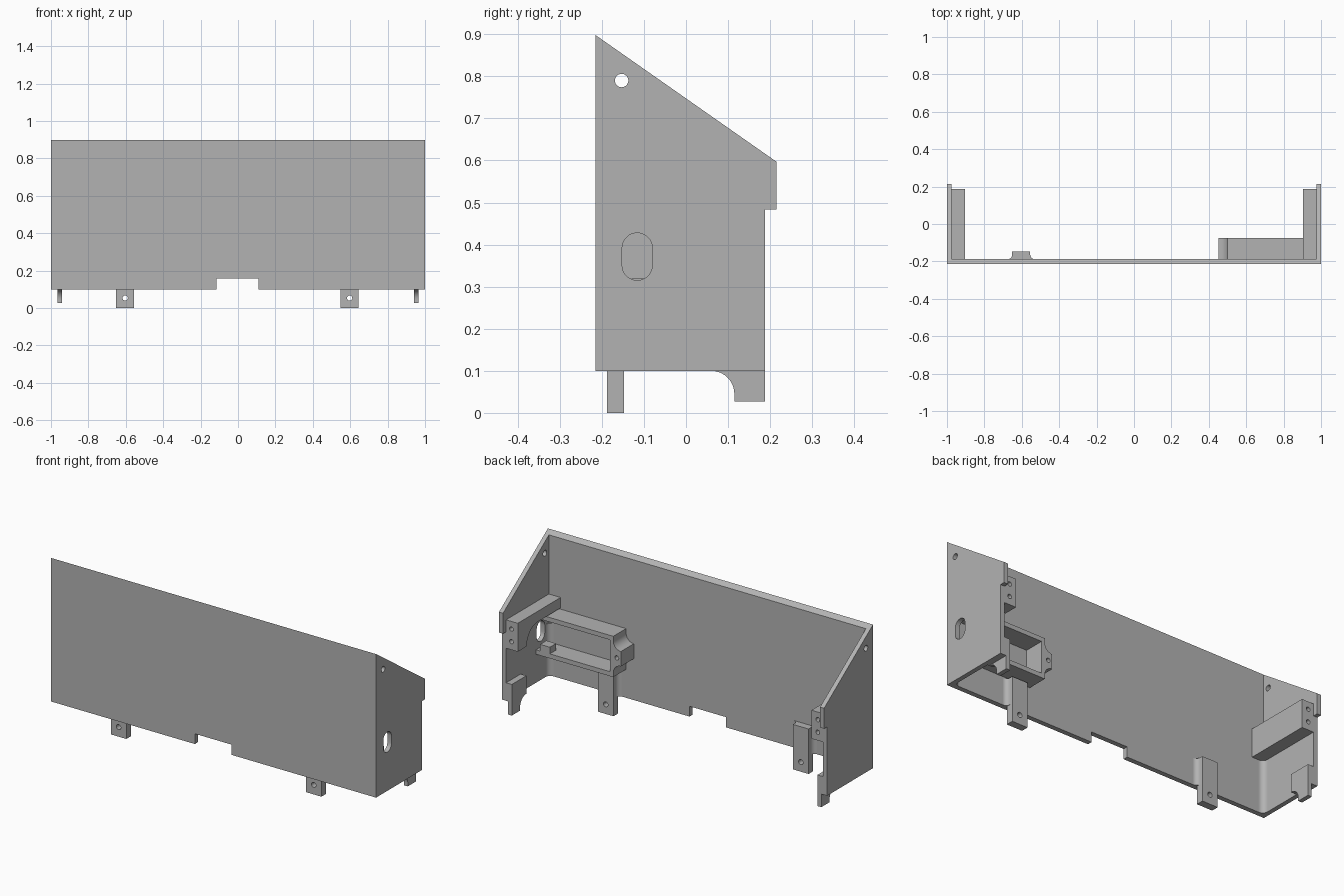
import bpy, bmesh, math

cube = bpy.data.objects.get("Cube")
if cube:
    bpy.data.objects.remove(cube, do_unlink=True)

grey = bpy.data.materials.new("plain grey")
grey.use_nodes = True
GREY = (0.45, 0.45, 0.45, 1)
grey.diffuse_color = GREY
grey.node_tree.nodes["Principled BSDF"].inputs["Base Color"].default_value = GREY


def arc(cx, cy, r, start, end, n=10):
    angles = [math.radians(start + (end - start) * i / n) for i in range(n + 1)]
    return [(cx + r * math.cos(a), cy + r * math.sin(a)) for a in angles]


def circle(cx, cy, r):
    return arc(cx, cy, r, 0, 345, 23)


def rect(a0, a1, b0, b1):
    return [(a0, b0), (a1, b0), (a1, b1), (a0, b1)]


def prism(name, pts, axis, lo, hi):
    """Extrude a 2D outline along one axis, from lo to hi."""
    place = {"x": lambda p, t: (t, p[0], p[1]),
             "y": lambda p, t: (p[0], t, p[1]),
             "z": lambda p, t: (p[0], p[1], t)}[axis]
    bm = bmesh.new()
    ends = [[bm.verts.new(place(p, t)) for p in pts] for t in (lo, hi)]
    for ring in ends:
        bm.faces.new(ring)
    for i in range(len(pts)):
        j = (i + 1) % len(pts)
        bm.faces.new((ends[0][i], ends[0][j], ends[1][j], ends[1][i]))
    bmesh.ops.recalc_face_normals(bm, faces=bm.faces)
    mesh = bpy.data.meshes.new(name)
    bm.to_mesh(mesh)
    bm.free()
    mesh.materials.append(grey)
    ob = bpy.data.objects.new(name, mesh)
    bpy.context.collection.objects.link(ob)
    return ob


def activate(ob):
    bpy.ops.object.select_all(action="DESELECT")
    ob.select_set(True)
    bpy.context.view_layer.objects.active = ob


def boolean(ob, other, operation="DIFFERENCE"):
    mod = ob.modifiers.new("bool", "BOOLEAN")
    mod.operation = operation
    mod.solver = "EXACT"
    mod.object = other
    activate(ob)
    bpy.ops.object.modifier_apply(modifier=mod.name)
    bpy.data.objects.remove(other, do_unlink=True)


def cut(ob, pts, axis, lo, hi):
    boolean(ob, prism("cutter", pts, axis, lo, hi))


def smooth(ob):
    activate(ob)
    bpy.ops.object.shade_smooth_by_angle(angle=math.radians(30))


FRONT, INNER, BACK, WALL = -0.215, -0.188, 0.188, 0.975

# Shell: front panel with two sloped side walls
outline = [(FRONT, 0.1), (BACK, 0.1), (BACK, 0.483), (0.215, 0.483),
           (0.215, 0.597), (FRONT, 0.898)]
shell = prism("shell", outline, "x", -1, 1)
cut(shell, rect(-WALL, WALL, INNER, 1), "z", -1, 2)
cut(shell, rect(-0.115, 0.11, 0, 0.157), "y", -1, 0)
cut(shell, circle(-0.153, 0.79, 0.016), "x", -2, 2)
slot = arc(-0.116, 0.392, 0.036, 0, 180) + arc(-0.116, 0.351, 0.036, 180, 360)
cut(shell, slot, "x", 0.8, 2)
smooth(shell)

# Support arms, the left one hollowed below for the cable slot
plain = rect(INNER, BACK, 0.392, 0.55)
arched = [(INNER, 0.55), (BACK, 0.55), (BACK, 0.392)]
arched += arc(0.01, 0.392, 0.1, 0, 90) + [(INNER, 0.492)]

for side, s, arm_outline in (("left", 1, arched), ("right", -1, plain)):
    arm = prism(side + "_arm", arm_outline, "x", s * 0.903, s * WALL)
    for z in (0.438, 0.508):
        cut(arm, circle(s * 0.942, z, 0.012), "y", 0.13, 0.3)
    smooth(arm)

    # Rounded inside corner below the arm
    corner = [(s * x, y) for x, y in
              [(WALL, INNER)] + arc(0.945, INNER + 0.03, 0.03, -90, 0)]
    smooth(prism(side + "_corner_fillet", corner, "z", 0.1, 0.392))

    # Mounting tab with a flared root on the panel
    c = s * 0.6 - 0.003
    tab = prism(side + "_tab", rect(c - 0.048, c + 0.048, INNER, -0.147), "z", 0, 0.1)
    cut(tab, circle(c, 0.053, 0.014), "y", -1, 1)
    smooth(tab)
    flare = arc(0.073, INNER + 0.025, 0.025, 270, 180) + [(0.048, -0.147)]
    root = [(c + x, y) for x, y in flare] + [(c - x, y) for x, y in reversed(flare)]
    smooth(prism(side + "_tab_root", root, "z", 0.1, 0.25))

    # Locating foot at the back of the side wall
    lower = [(BACK, 0.1), (BACK, 0.027), (0.115, 0.027)] + arc(0.06, 0.045, 0.055, 0, 90)
    smooth(prism(side + "_foot", lower, "x", s * 0.94, s * 0.964))
    prism(side + "_foot_root", rect(0.06, BACK, 0.1, 0.2), "x", s * 0.94, s * WALL)

# Open-backed holder frame on the left
DEPTH = -0.075
prism("holder_top", rect(0.5, WALL, 0.46, 0.485), "y", INNER, DEPTH)
prism("holder_bottom", rect(0.5, WALL, 0.258, 0.283), "y", INNER, DEPTH)
prism("holder_end", rect(0.5, 0.52, 0.283, 0.46), "y", INNER, DEPTH)
prism("holder_stop", rect(0.89, 0.95, 0.283, 0.32), "y", -0.13, DEPTH)
ear_outline = arc(0.453, 0.46, 0.047, 0, -90) + arc(0.453, 0.283, 0.047, 90, 0)
ear = prism("holder_ear", ear_outline, "y", INNER, DEPTH)
cut(ear, circle(0.478, 0.371, 0.012), "y", -0.12, 0)
smooth(ear)
